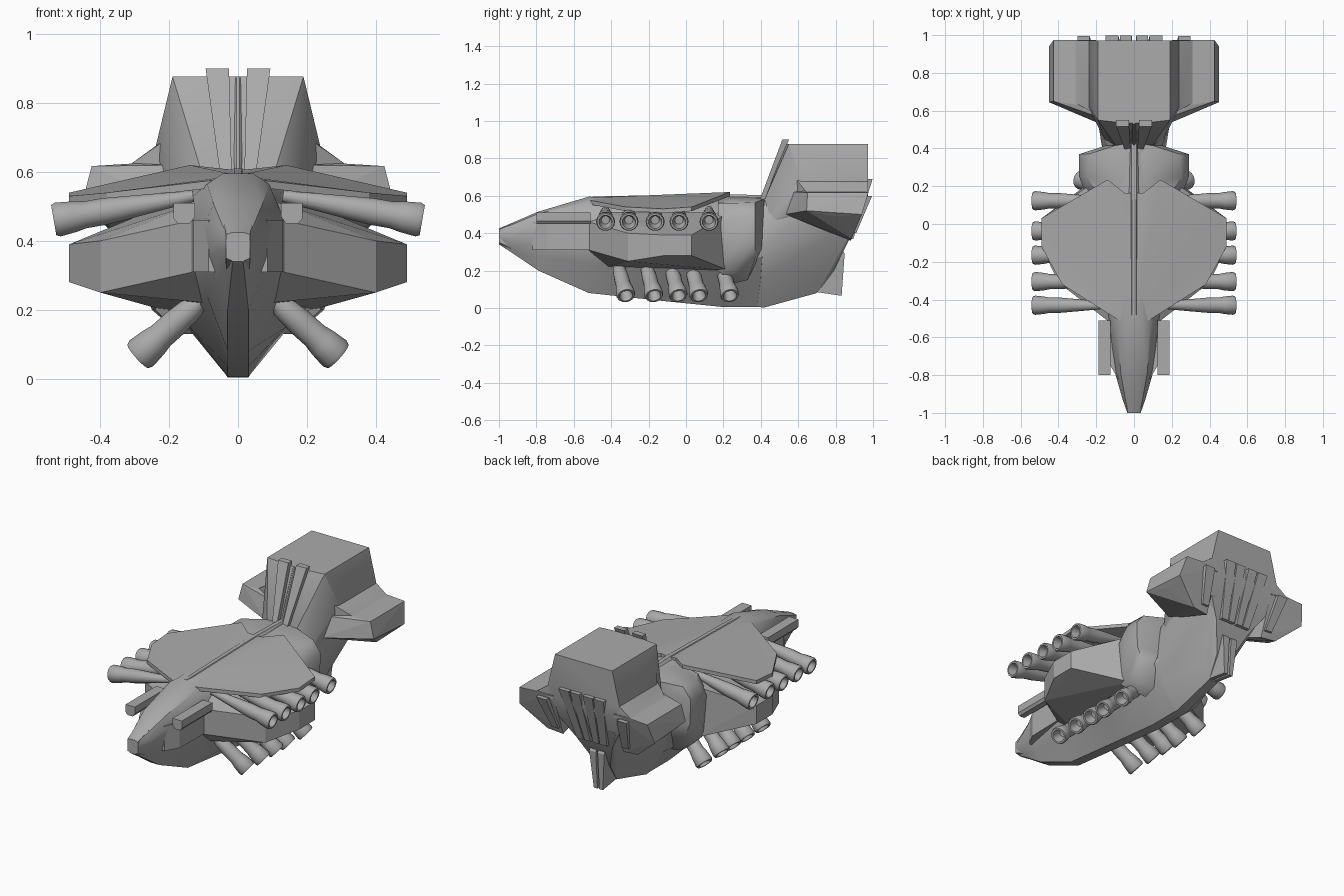
import bpy, bmesh, math
from mathutils import Vector

grey = bpy.data.materials.new("hull_grey")
grey.diffuse_color = (.41, .41, .41, 1)


def finish(bm, name, smooth=0):
    bmesh.ops.recalc_face_normals(bm, faces=bm.faces)
    me = bpy.data.meshes.new(name)
    bm.to_mesh(me)
    bm.free()
    me.materials.append(grey)
    if smooth:
        for p in me.polygons:
            p.use_smooth = True
        me.set_sharp_from_angle(angle=math.radians(smooth))
    ob = bpy.data.objects.new(name, me)
    bpy.context.collection.objects.link(ob)
    return ob


def flip(pts):
    return [(-x, y, z) for x, y, z in pts]


def hull(name, pts, smooth=0):
    bm = bmesh.new()
    for p in pts:
        bm.verts.new(p)
    r = bmesh.ops.convex_hull(bm, input=bm.verts)
    junk = [v for v in r["geom_interior"] + r["geom_unused"] if isinstance(v, bmesh.types.BMVert)]
    bmesh.ops.delete(bm, geom=list(set(junk)), context='VERTS')
    bmesh.ops.dissolve_limit(bm, angle_limit=0.02, verts=bm.verts, edges=bm.edges)
    return finish(bm, name, smooth)


def sym(name, half, smooth=0):          # one solid symmetric about x = 0
    return hull(name, half + flip(half), smooth)


def pair(name, pts, smooth=0):          # separate left and right solids
    hull(name + "_right", pts, smooth)
    hull(name + "_left", flip(pts), smooth)


def slat(name, top, bottom, xt, xb, depth):
    pts = []
    for (y, z), xs in ((top, xt), (bottom, xb)):
        for x in xs:
            pts += [(x, y, z), (x, y - depth, z)]
    pair(name, pts)


def loft(name, sections, smooth):
    bm = bmesh.new()
    rings = []
    for y, half in sections:
        ring = half + [(-x, z) for x, z in reversed(half)]
        rings.append([bm.verts.new((x, y, z)) for x, z in ring])
    n = len(rings[0])
    for a, b in zip(rings, rings[1:]):
        for i in range(n):
            j = (i + 1) % n
            bm.faces.new((a[i], a[j], b[j], b[i]))
    bm.faces.new(rings[0])
    bm.faces.new(rings[-1])
    return finish(bm, name, smooth)


def gun(name, start, end):
    # lathe profile: (radius, distance back from the muzzle)
    a, b = Vector(start), Vector(end)
    length = (b - a).length
    prof = [(.001, .06), (.022, .06), (.036, 0), (.046, 0), (.051, .012), (.046, .06),
            (.04, .09), (.04, .15), (.034, min(.22, length - .02)), (.017, length)]
    q = (b - a).to_track_quat('Z', 'Y')
    bm = bmesh.new()
    n = 14
    rings = []
    for r, d in prof:
        rings.append([bm.verts.new(b + q @ Vector((r * math.cos(2 * math.pi * k / n),
                                                   r * math.sin(2 * math.pi * k / n), -d)))
                      for k in range(n)])
    for r0, r1 in zip(rings, rings[1:]):
        for k in range(n):
            j = (k + 1) % n
            bm.faces.new((r0[k], r0[j], r1[j], r1[k]))
    bm.faces.new(rings[0])
    bm.faces.new(rings[-1])
    finish(bm, name, 35)


# Main hull from nose to midships
loft("main_hull", [
    (-1.0, [(.015, .34), (.03, .36), (.035, .38), (.035, .4), (.03, .42), (.015, .425)]),
    (-.93, [(.02, .295), (.045, .33), (.055, .37), (.06, .41), (.045, .445), (.02, .455)]),
    (-.79, [(.03, .2), (.06, .27), (.09, .35), (.1, .45), (.07, .505), (.03, .515)]),
    (-.52, [(.03, .08), (.09, .24), (.13, .32), (.13, .47), (.09, .565), (.045, .595)]),
    (-.1, [(.03, .035), (.14, .15), (.19, .23), (.19, .48), (.1, .56), (.04, .585)]),
    (.2, [(.03, .005), (.14, .14), (.22, .21), (.22, .5), (.12, .57), (.03, .595)]),
    (.42, [(.03, .005), (.12, .15), (.16, .28), (.15, .5), (.09, .57), (.03, .59)]),
], 28)

# Nose side boxes, cheeks and brow
pair("nose_box", [(x, y, z) for y in (-.8, -.51) for x, z in
                  ((.125, .47), (.14, .45), (.175, .45), (.187, .465), (.187, .51), (.125, .51))])
sym("nose_cheek", [(x, y, z) for y, x in ((-.3, .13), (-.52, .135), (-.74, .13), (-.82, .085))
                   for z in (.31, .46)])
sym("nose_brow", [(.035, -1.0, .42), (.035, -1.0, .35), (.012, -1.0, .34), (.05, -.8, .5),
                  (.05, -.8, .3), (.03, -.8, .25)])

# Wide side hull under the deck
sym("side_hull", [(.49, -.12, .28), (.49, -.12, .39), (.49, .03, .28), (.49, .03, .39),
                  (.40, -.31, .25), (.40, -.31, .40), (.38, .03, .25), (.13, -.52, .31),
                  (.13, -.52, .46), (.09, -.42, .22), (.22, .23, .2), (.2, .23, .51),
                  (.2, .08, .51), (.12, -.4, .51)])

# Thin armoured deck, two sloping halves
deck = [(0, -.51, .59), (.08, -.51, .575), (.38, -.32, .54), (.49, -.12, .53), (.49, .03, .54),
        (.14, .235, .62), (.05, .165, .61), (0, .165, .605)]
for side, s in (("right", 1), ("left", -1)):
    bm = bmesh.new()
    top = [bm.verts.new((s * x, y, z)) for x, y, z in deck]
    low = [bm.verts.new((s * x, y, z - .022)) for x, y, z in deck]
    for ring in (top, low):             # fan out from the centre seam
        for i in range(1, 7):
            bm.faces.new((ring[0], ring[i], ring[i + 1]))
    for i in range(8):
        j = (i + 1) % 8
        bm.faces.new((top[i], top[j], low[j], low[i]))
    finish(bm, "deck_" + side, 25)
sym("deck_spine", [(.022, -.5, .58), (.01, -.5, .596), (.03, .16, .59), (.012, .16, .61),
                   (.03, .45, .56), (.012, .45, .602)])

# Rounded engine bulge behind the deck
sym("rear_bulge", [(.24, .17, .2), (.26, .17, .45), (.2, .17, .56), (.05, .17, .585),
                   (.17, .25, .13), (.25, .25, .2), (.285, .25, .3), (.29, .25, .48),
                   (.25, .25, .56), (.05, .25, .59), (.17, .33, .15), (.25, .37, .27),
                   (.285, .37, .35), (.29, .37, .5), (.24, .37, .565), (.05, .37, .59),
                   (.13, .415, .33), (.15, .415, .52), (.1, .415, .58)], 50)

# Stern keel and tower
sym("stern_keel", [(.03, .38, .005), (.13, .4, .16), (.17, .41, .3), (.15, .41, .5),
                   (.03, .42, .003), (.03, .7, .08), (.08, .72, .17), (.05, .79, .2),
                   (.12, .87, .36), (.18, .92, .48), (.2, .6, .5), (.1, .42, .58)], 30)
sym("stern_tower", [(.19, .55, .877), (.19, .972, .877), (.06, .535, .877), (.24, .62, .67),
                    (.24, .972, .67), (.22, .972, .61), (.1, .42, .58), (.15, .43, .45),
                    (.2, .55, .5), (.12, .87, .36), (.2, .92, .48)], 30)

# Side pods of the tower, with a fairing into the tower wall
pair("tower_pod", [(.425, .65, .617), (.425, .975, .617), (.45, .645, .52), (.45, .94, .5),
                   (.43, .79, .49), (.3, .63, .625), (.3, .975, .625), (.2, .57, .62),
                   (.2, .975, .625), (.18, .53, .5), (.2, .88, .36), (.3, .885, .37)])
pair("pod_fairing", [(.2, .58, .7), (.2, .972, .7), (.24, .61, .675), (.24, .972, .675),
                     (.31, .64, .624), (.31, .972, .624), (.2, .58, .6), (.2, .972, .6)], 50)

# Raised ribs on the tower front
slat("tower_rib", (.55, .9), (.43, .58), (.026, .094), (.018, .05), .035)
sym("tower_centre_rib", [(.004, .53, .875), (.03, .56, .875), (.004, .41, .58), (.03, .45, .58)])

# Exhaust slats on the stern
slat("stern_slat_inner", (.998, .69), (.895, .37), (.012, .075), (.008, .048), .06)
slat("stern_slat_outer", (.998, .69), (.895, .37), (.083, .15), (.054, .1), .06)
slat("pod_slat", (.995, .6), (.91, .4), (.235, .3), (.21, .255), .06)
pair("keel_plate", [(x, y, z) for y, z, x1 in
                    ((.7, .085, .03), (.832, .065, .03), (.848, .29, .05), (.82, .34, .05),
                     (.76, .3, .05)) for x in (.006, x1)])

# Gun batteries, five above and five below on each side
for s, side in ((1, "right"), (-1, "left")):
    for i, y in enumerate((-.43, -.305, -.165, -.037, .123)):
        gun(f"upper_gun_{side}_{i}", (s * .13, y, .53), (s * .535, y, .46))
    for i, y in enumerate((-.365, -.215, -.085, .025, .19)):
        gun(f"lower_gun_{side}_{i}", (s * .1, y, .235), (s * .29, y + .045, .065))
